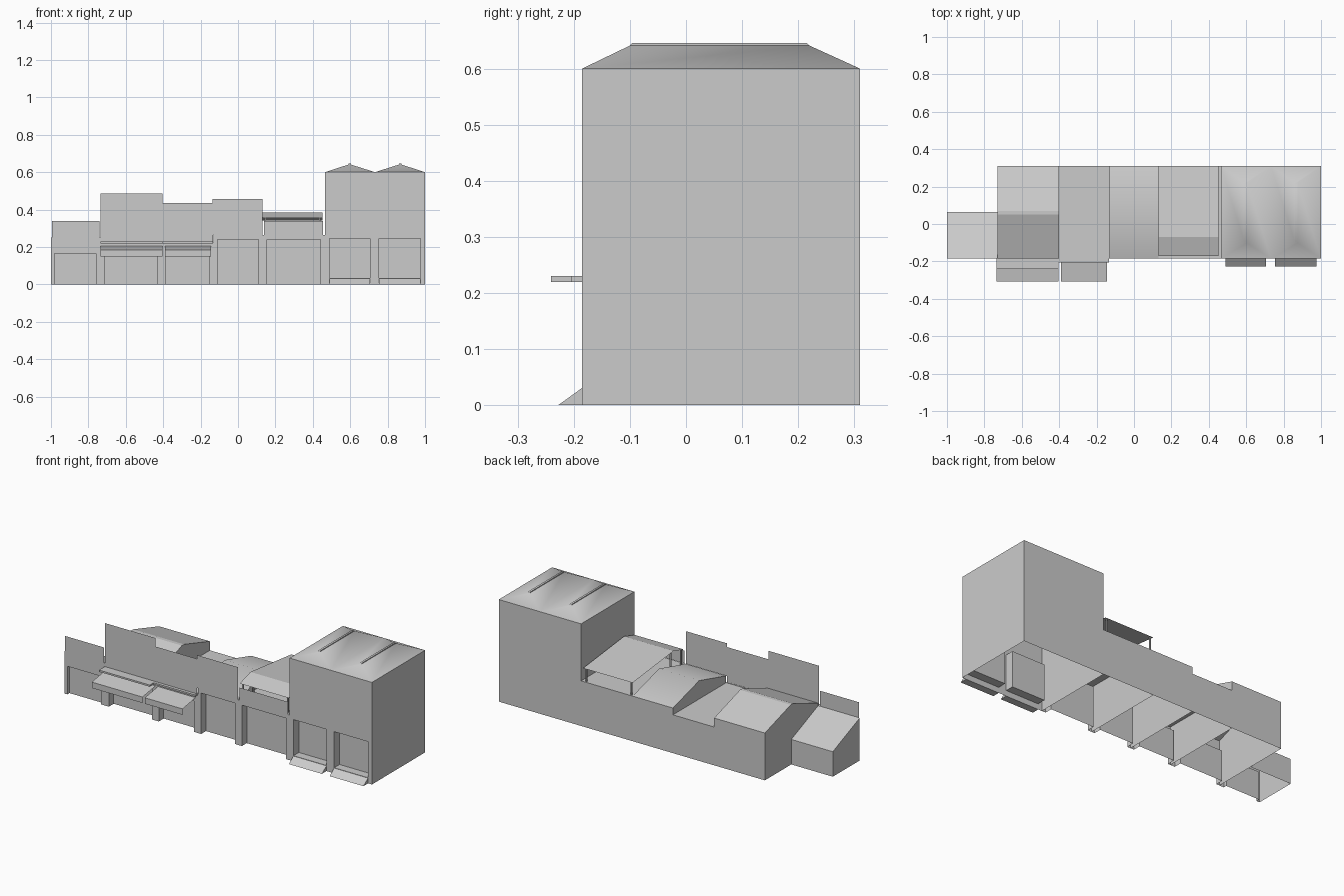
import bpy, bmesh, math

if "Cube" in bpy.data.objects:
    bpy.data.objects.remove(bpy.data.objects["Cube"])

FRONT, BACK, MID = -0.185, 0.31, 0.065


def make(name, quads, smooth=0):
    # mesh object from a list of polygons given as point lists
    bm = bmesh.new()
    for q in quads:
        bm.faces.new([bm.verts.new(p) for p in q])
    bmesh.ops.remove_doubles(bm, verts=bm.verts, dist=0.0005)
    bmesh.ops.recalc_face_normals(bm, faces=bm.faces)
    me = bpy.data.meshes.new(name)
    bm.to_mesh(me)
    bm.free()
    ob = bpy.data.objects.new(name, me)
    bpy.context.collection.objects.link(ob)
    if smooth:
        bpy.ops.object.select_all(action='DESELECT')
        ob.select_set(True)
        bpy.context.view_layer.objects.active = ob
        bpy.ops.object.shade_smooth_by_angle(angle=math.radians(smooth))
    return ob


def strip(x0, x1, prof):
    # quads sweeping a (y, z) profile along x
    return [[(x0, *a), (x1, *a), (x1, *b), (x0, *b)] for a, b in zip(prof, prof[1:])]


def wall(x0, x1, z0, z1, y=FRONT):
    return [(x0, y, z0), (x1, y, z0), (x1, y, z1), (x0, y, z1)]


def solid(name, x0, x1, prof):
    # closed prism
    make(name, strip(x0, x1, prof + prof[:1]) + [[(x, *p) for p in prof] for x in (x0, x1)])


def box(name, x0, x1, y0, y1, z0, z1):
    solid(name, x0, x1, [(y0, z0), (y1, z0), (y1, z1), (y0, z1)])


def building(name, x0, x1, roof, openings, z0, z1, depth=0.045, smooth=0, roofed=True):
    # bottomless shell with recessed openings in the front wall
    top, yb = roof[0][1], roof[-1][0]
    q = strip(x0, x1, (roof if roofed else roof[-1:]) + [(yb, 0)])
    for x in (x0, x1):
        q.append([(x, FRONT, 0)] + [(x, *p) for p in roof] + [(x, yb, 0)])
    q.append(wall(x0, x1, z1, top))
    edges = [x0] + [e for o in openings for e in o] + [x1]
    for a, b in zip(edges[::2], edges[1::2]):
        q.append(wall(a, b, 0, z1))
    yi = FRONT + depth
    for a, b in openings:
        if z0 > 0:
            q.append(wall(a, b, 0, z0))
            q += strip(a, b, [(FRONT, z0), (yi, z0)])
        q.append(wall(a, b, z0, z1, yi))
        q += strip(a, b, [(FRONT, z1), (yi, z1)])
        for x in (a, b):
            q.append([(x, FRONT, z0), (x, yi, z0), (x, yi, z1), (x, FRONT, z1)])
    return make(name, q, smooth)


# Row of shops, left to right
building("lean_to_shop", -1, -0.73, [(FRONT, 0.25), (MID, 0.147)], [(-0.98, -0.76)], 0, 0.165, 0.02)
building("gabled_shop", -0.73, -0.40, [(FRONT, 0.265), (0.05, 0.352), (0.07, 0.352), (BACK, 0.278)],
         [(-0.71, -0.43)], 0, 0.18)
building("flat_shop", -0.40, -0.132, [(FRONT, 0.225), (BACK, 0.225)], [(-0.385, -0.155)], 0, 0.18)
building("ridged_shop", -0.132, 0.13, [(FRONT, 0.265), (MID, 0.333), (BACK, 0.265)],
         [(-0.11, 0.11)], 0, 0.24, smooth=45)
building("terrace_shop", 0.13, 0.465, [(FRONT, 0.265), (BACK, 0.265)], [(0.155, 0.44)], 0, 0.24)

# False fronts rising above the roofs
for name, x0, x1, z0, z1 in [("lean_to", -0.995, -0.74, 0.24, 0.34), ("gabled", -0.735, -0.405, 0.24, 0.485),
                             ("flat", -0.405, -0.135, 0.225, 0.435), ("ridged", -0.135, 0.13, 0.265, 0.457),
                             ("terrace", 0.14, 0.455, 0.265, 0.34)]:
    make(name + "_false_front", [wall(x0, x1, z0, z1, FRONT - 0.001)])

# Awnings with shelf boards above
for name, x0, x1, s0, s1, y in [("left", -0.735, -0.405, -0.735, -0.405, -0.241),
                                ("right", -0.39, -0.145, -0.405, -0.135, -0.205)]:
    make(name + "_awning", strip(x0, x1, [(FRONT, 0.205), (-0.308, 0.185), (-0.308, 0.15)]))
    box(name + "_shelf_board", s0, s1, y, FRONT, 0.22, 0.23)
make("fascia", [wall(-0.735, -0.135, 0.205, 0.24, FRONT - 0.002)])

# Terrace canopy on posts
make("canopy", strip(0.13, 0.452, [(-0.17, 0.355), (-0.07, 0.385), (BACK, 0.343)]))
for i, (y, z) in enumerate([(-0.16, 0.357), (-0.065, 0.384), (0.30, 0.343)]):
    for side, x in (("left", 0.145), ("right", 0.437)):
        box(f"{side}_canopy_post_{i}", x - 0.004, x + 0.004, y - 0.004, y + 0.004, 0.265, z)

# Tall building, twin hipped roof and entrance ramps
doors = [(0.49, 0.705), (0.755, 0.975)]
building("tall_building", 0.465, 1, [(FRONT, 0.6), (BACK, 0.6)], doors, 0.033, 0.245, 0.05, roofed=False)


def ring(x0, x1, y0, y1, z):
    return [(x0, y0, z), (x1, y0, z), (x1, y1, z), (x0, y1, z)]


quads = []
for x0, x1, r in [(0.465, 0.7325, 0.597), (0.7325, 1, 0.867)]:
    rings = [ring(x0, x1, FRONT, BACK, 0.6), ring(r - 0.006, r + 0.006, -0.1, 0.22, 0.641),
             ring(r - 0.006, r + 0.006, -0.095, 0.215, 0.646)]
    for a, b in zip(rings, rings[1:]):
        quads += [[a[i], a[(i + 1) % 4], b[(i + 1) % 4], b[i]] for i in range(4)]
    quads.append(rings[-1])
make("twin_hip_roof", quads, 50)
for i, (a, b) in enumerate(doors):
    solid(f"ramp_{i}", a, b, [(FRONT, 0), (-0.228, 0), (FRONT, 0.031)])
